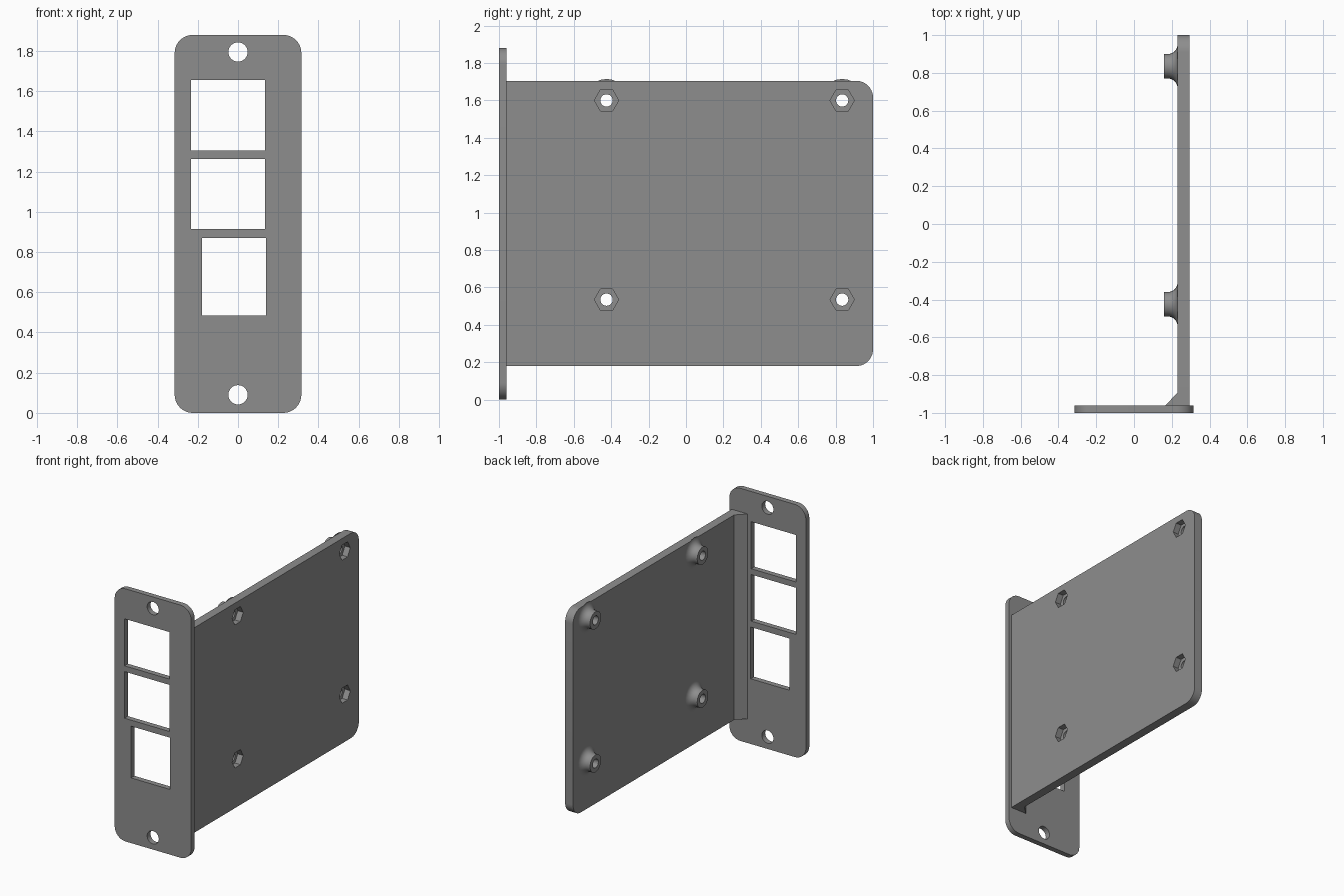
import bpy, bmesh, math
from mathutils import Matrix, Vector

if "Cube" in bpy.data.objects:
    bpy.data.objects.remove(bpy.data.objects["Cube"])

grey = bpy.data.materials.new("mid grey")
grey.diffuse_color = (0.27, 0.27, 0.27, 1)
grey.use_nodes = True
grey.node_tree.nodes["Principled BSDF"].inputs["Base Color"].default_value = grey.diffuse_color


def make(name, bm):
    bmesh.ops.recalc_face_normals(bm, faces=bm.faces)
    mesh = bpy.data.meshes.new(name)
    bm.to_mesh(mesh)
    bm.free()
    mesh.materials.append(grey)
    ob = bpy.data.objects.new(name, mesh)
    bpy.context.collection.objects.link(ob)
    return ob


def prism(name, points, depth):
    """Closed outline of 3D points pushed along depth."""
    bm = bmesh.new()
    face = bm.faces.new([bm.verts.new(p) for p in points])
    ext = bmesh.ops.extrude_face_region(bm, geom=[face], use_keep_orig=True)
    verts = [g for g in ext["geom"] if isinstance(g, bmesh.types.BMVert)]
    bmesh.ops.translate(bm, verts=verts, vec=Vector(depth))
    return make(name, bm)


def rounded(a0, a1, b0, b1, radii, n=10):
    """Rounded rectangle; radii run counter-clockwise from the low corner."""
    corners = [(a0, b0, 1, 1), (a1, b0, -1, 1), (a1, b1, -1, -1), (a0, b1, 1, -1)]
    pts = []
    for i, ((a, b, sa, sb), r) in enumerate(zip(corners, radii)):
        for k in range(n + 1 if r else 1):
            t = math.pi * (1 + i / 2) + math.pi / 2 * k / n
            pts.append((a + sa * r + r * math.cos(t), b + sb * r + r * math.sin(t)))
    return pts


def ring(a, b, r, n):
    return [(a + r * math.cos(2 * math.pi * k / n), b + r * math.sin(2 * math.pi * k / n))
            for k in range(n)]


def cut(ob, cutters):
    bpy.context.view_layer.objects.active = ob
    for c in cutters:
        c.hide_render = True
        mod = ob.modifiers.new("cut", "BOOLEAN")
        mod.operation, mod.solver, mod.object = "DIFFERENCE", "EXACT", c
        bpy.ops.object.modifier_apply(modifier=mod.name)
        bpy.data.objects.remove(c)


def smooth(ob):
    bpy.ops.object.select_all(action="DESELECT")
    ob.select_set(True)
    bpy.context.view_layer.objects.active = ob
    bpy.ops.object.shade_smooth_by_angle(angle=math.radians(30))


# Front panel with three windows and two screw holes
on_front = lambda pts, y: [(x, y, z) for x, z in pts]
panel = prism("front_panel", on_front(rounded(-0.315, 0.315, 0, 1.88, [0.09] * 4), -1), (0, 0.04, 0))
openings = [rounded(*w, [0] * 4) for w in (
    (-0.235, 0.135, 1.305, 1.655), (-0.235, 0.135, 0.915, 1.262), (-0.18, 0.14, 0.485, 0.87))]
openings += [ring(0, z, 0.048, 32) for z in (0.09, 1.795)]
cut(panel, [prism("cutter", on_front(o, -1.1), (0, 0.3, 0)) for o in openings])
smooth(panel)

# Side plate with hexagonal nut pockets and screw holes
on_side = lambda pts, x: [(x, y, z) for y, z in pts]
plate = prism("side_plate", on_side(rounded(-0.96, 1, 0.18, 1.705, [0, 0.09, 0.09, 0]), 0.23), (0.065, 0, 0))
spots = [(y, z) for y in (-0.425, 0.835) for z in (0.535, 1.60)]
for y, z in spots:
    cut(plate, [prism("cutter", on_side(ring(y, z, 0.033, 24), 0.1), (0.3, 0, 0)),
                prism("cutter", on_side(ring(y, z, 0.065, 6), 0.25), (0.1, 0, 0))])
smooth(plate)

# Corner brace between panel and plate
prism("corner_brace", [(0.165, -0.96, 0.18), (0.23, -0.96, 0.18), (0.23, -0.895, 0.18)], (0, 0, 1.525))

# Flared hollow standoffs, spun around the screw axis
profile = [(0.23, 0.033), (0.16, 0.033), (0.16, 0.065)]
profile += [(0.18 + 0.05 * math.sin(t), 0.115 - 0.05 * math.cos(t))
            for t in (k * math.pi / 16 for k in range(9))]
for i, (y, z) in enumerate(spots):
    bm = bmesh.new()
    verts = [bm.verts.new((x, y + r, z)) for x, r in profile]
    edges = [bm.edges.new(p) for p in zip(verts, verts[1:])]
    bmesh.ops.spin(bm, geom=verts + edges, cent=(0, y, z), axis=(1, 0, 0),
                   angle=2 * math.pi, steps=24, use_merge=True)
    bmesh.ops.remove_doubles(bm, verts=bm.verts, dist=1e-4)
    smooth(make(f"standoff_{i + 1}", bm))
